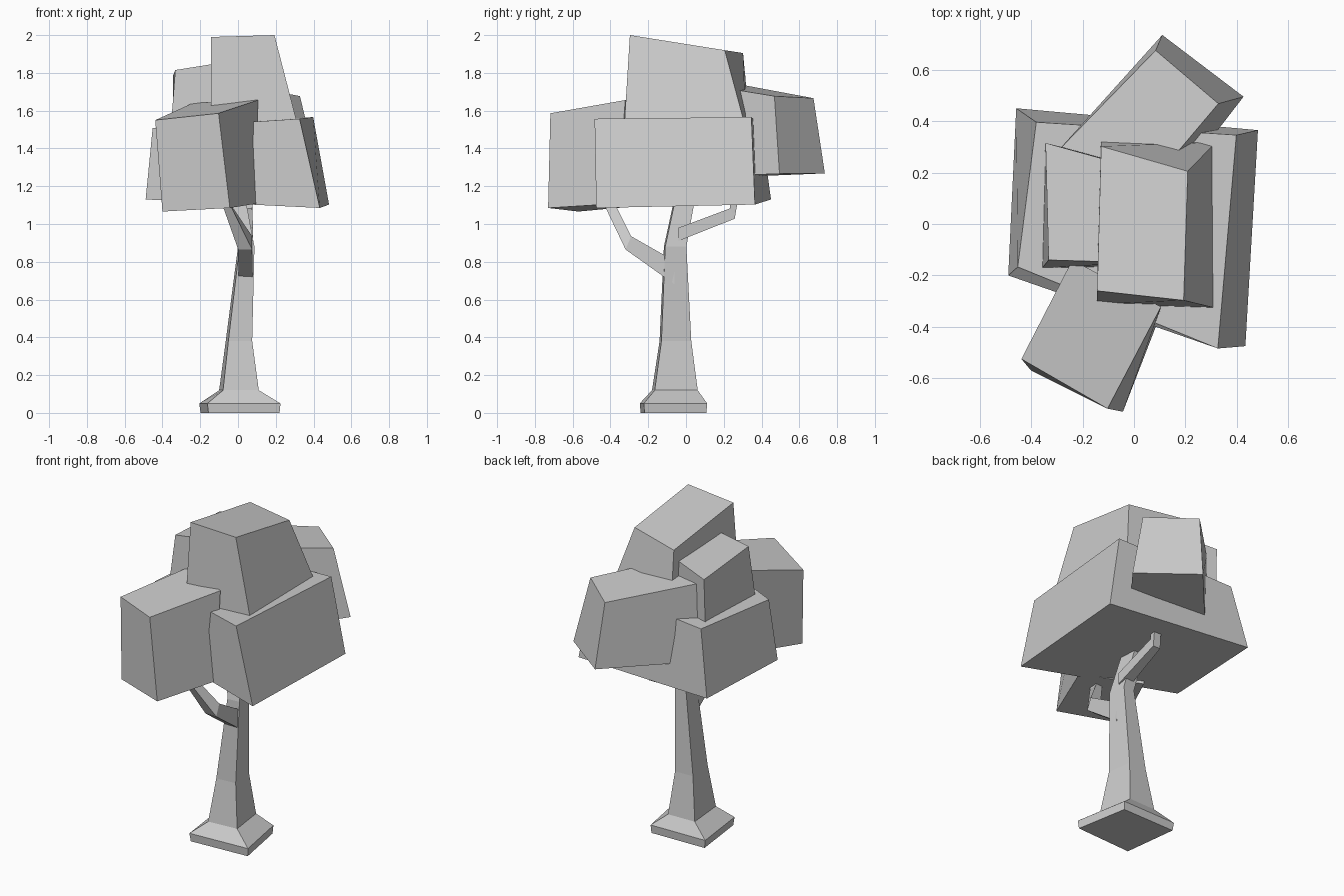
import bpy, bmesh


def loft(name, rings):
    """Skin a stack of four-cornered rings and cap both ends."""
    bm = bmesh.new()
    loops = [[bm.verts.new(p) for p in ring] for ring in rings]
    for a, b in zip(loops, loops[1:]):
        for i in range(4):
            j = (i + 1) % 4
            bm.faces.new((a[i], a[j], b[j], b[i]))
    bm.faces.new(loops[0][::-1])
    bm.faces.new(loops[-1])
    bmesh.ops.recalc_face_normals(bm, faces=bm.faces)
    mesh = bpy.data.meshes.new(name)
    bm.to_mesh(mesh)
    bm.free()
    obj = bpy.data.objects.new(name, mesh)
    bpy.context.collection.objects.link(obj)
    return obj


def branch(name, stations):
    """Each station: centre, half width in x, half thickness vector in (y, z)."""
    rings = []
    for (x, y, z), w, (a, b) in stations:
        rings.append([(x - w, y - a, z - b), (x + w, y - a, z - b),
                      (x + w, y + a, z + b), (x - w, y + a, z + b)])
    return loft(name, rings)


# Trunk with flared foot: slightly skewed square scaled to each level's extents
skew = [(0.1, 0), (1, 0.06), (0.86, 1), (0, 0.98)]
levels = [  # z, x min, x max, y min, y max
    (0.00, -0.198, 0.22, -0.24, 0.108),
    (0.05, -0.205, 0.225, -0.245, 0.112),
    (0.12, -0.10, 0.11, -0.18, 0.062),
    (0.38, -0.065, 0.075, -0.14, 0.028),
    (0.88, 0.0, 0.087, -0.117, 0.002),
    (1.12, -0.04, 0.042, -0.065, 0.045),
    (1.30, -0.04, 0.03, -0.05, 0.04),
]
loft("trunk", [[(x0 + u * (x1 - x0), y0 + v * (y1 - y0), z) for u, v in skew]
               for z, x0, x1, y0, y1 in levels])

# Branches
branch("front_branch", [
    ((0.04, -0.06, 0.742), 0.038, (0, 0.062)),
    ((0.038, -0.305, 0.90), 0.037, (0.015, 0.035)),
    ((-0.055, -0.398, 1.09), 0.022, (0.027, 0.005)),
    ((-0.07, -0.41, 1.20), 0.02, (0.025, 0)),
])
branch("back_branch", [
    ((0.045, -0.04, 0.945), 0.035, (0, 0.035)),
    ((0.05, 0.245, 1.055), 0.025, (-0.013, 0.027)),
    ((0.06, 0.265, 1.20), 0.022, (-0.022, 0)),
])

# Foliage blocks: bottom ring then top ring, each front-left, front-right,
# back-right, back-left
foliage = {
    "foliage_main": [
        [(-0.489, -0.20, 1.13), (0.433, -0.475, 1.085),
         (0.482, 0.365, 1.103), (-0.458, 0.45, 1.13)],
        [(-0.452, -0.167, 1.507), (0.326, -0.484, 1.557),
         (0.398, 0.346, 1.566), (-0.38, 0.396, 1.52)]],
    "foliage_front": [
        [(-0.40, -0.57, 1.066), (-0.043, -0.73, 1.085),
         (0.10, -0.36, 1.108), (-0.24, -0.20, 1.10)],
        [(-0.438, -0.525, 1.55), (-0.103, -0.718, 1.586),
         (0.105, -0.322, 1.656), (-0.24, -0.14, 1.64)]],
    "foliage_top": [
        [(-0.143, -0.312, 1.50), (0.322, -0.328, 1.50),
         (0.318, 0.318, 1.50), (-0.13, 0.34, 1.50)],
        [(-0.143, -0.26, 1.99), (0.193, -0.297, 2.0),
         (0.209, 0.205, 1.92), (-0.128, 0.302, 1.905)]],
    "foliage_left": [
        [(-0.358, -0.172, 1.48), (0.0, -0.165, 1.48),
         (0.0, 0.23, 1.48), (-0.346, 0.305, 1.48)],
        [(-0.332, -0.14, 1.815), (0.0, -0.15, 1.868),
         (0.0, 0.22, 1.84), (-0.344, 0.315, 1.785)]],
    "foliage_back": [
        [(-0.28, 0.29, 1.25), (0.09, 0.06, 1.25),
         (0.426, 0.495, 1.266), (0.11, 0.735, 1.268)],
        [(-0.30, 0.28, 1.74), (0.0, 0.08, 1.74),
         (0.328, 0.468, 1.677), (0.084, 0.675, 1.666)]],
}
for name, rings in foliage.items():
    loft(name, rings)
